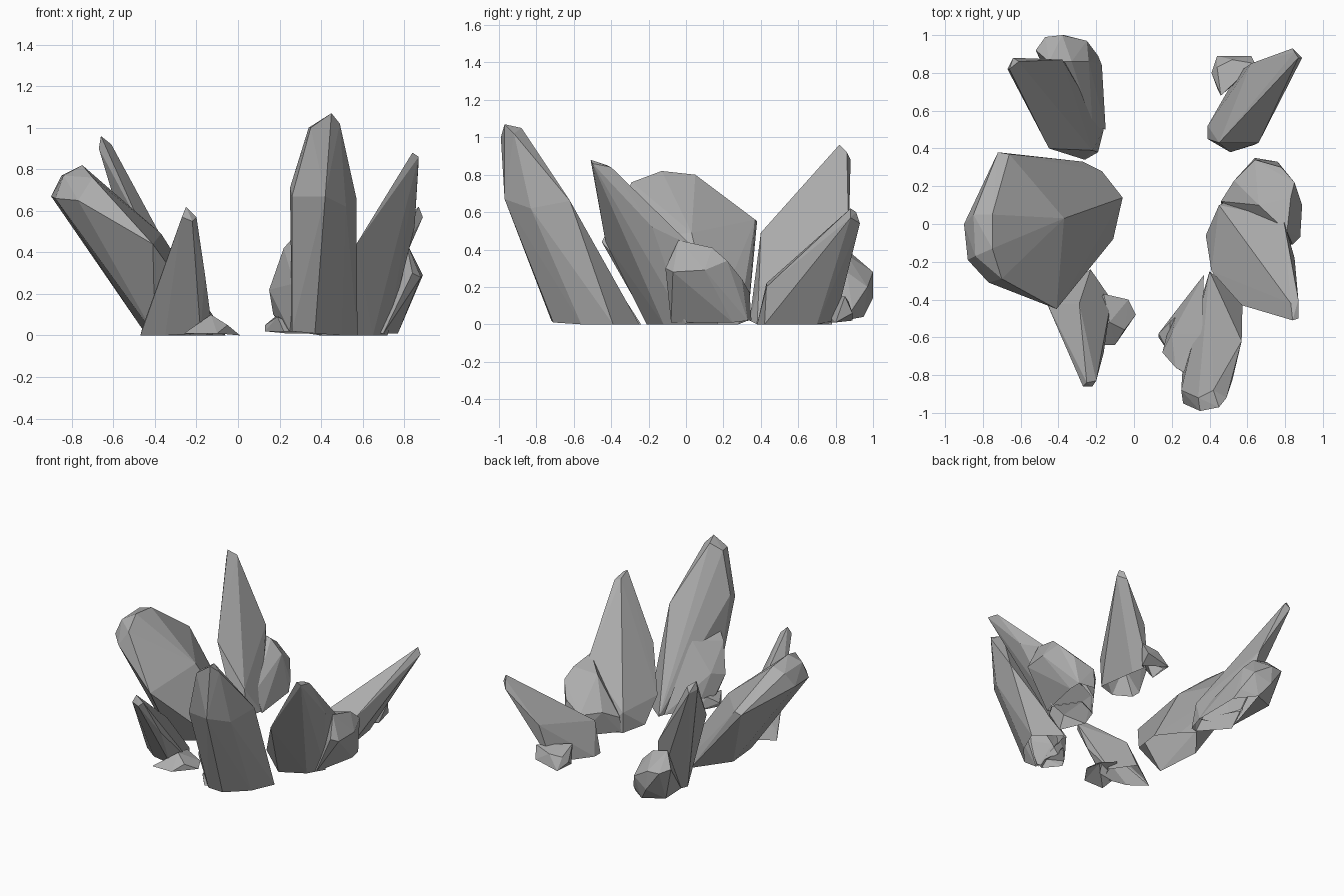
import bpy, bmesh, math

rock = bpy.data.materials.new("rock_grey")
rock.diffuse_color = (.42, .42, .42, 1)


def crystal(name, crown, body, root):
    """Faceted shard: convex skin around its crown, body and root corners."""
    bm = bmesh.new()
    for p in crown + body + root:
        bm.verts.new(p)
    hull = bmesh.ops.convex_hull(bm, input=bm.verts)
    spare = {v for v in hull["geom_interior"] + hull["geom_unused"]
             if isinstance(v, bmesh.types.BMVert)}
    bmesh.ops.delete(bm, geom=list(spare), context='VERTS')
    bmesh.ops.recalc_face_normals(bm, faces=bm.faces)
    mesh = bpy.data.meshes.new(name)
    bm.to_mesh(mesh)
    bm.free()
    mesh.materials.append(rock)
    ob = bpy.data.objects.new(name, mesh)
    bpy.context.collection.objects.link(ob)
    return ob


def cluster(main, *extras):
    """Fuse the shards into one rock and leave its underside open."""
    bpy.context.view_layer.objects.active = main
    for extra in extras:
        mod = main.modifiers.new("fuse", 'BOOLEAN')
        mod.operation, mod.solver, mod.object = 'UNION', 'EXACT', extra
        bpy.ops.object.modifier_apply(modifier=mod.name)
        bpy.data.objects.remove(extra)
    bm = bmesh.new()
    bm.from_mesh(main.data)
    under = [f for f in bm.faces
             if f.normal.z < -.6 and max(v.co.z for v in f.verts) < .045]
    bmesh.ops.delete(bm, geom=under, context='FACES')
    bm.to_mesh(main.data)
    bm.free()


# Left: one broad leaning slab
cluster(crystal(
    "left_slab",
    [(-.84, -.17, .77), (-.85, .05, .77), (-.75, -.13, .82), (-.75, .05, .80), (-.70, -.29, .76)],
    [(-.90, 0, .67), (-.88, -.19, .66), (-.77, -.31, .65), (-.72, .38, .55),
     (-.66, .37, .56), (-.41, -.45, .44), (-.37, .03, .49)],
    [(-.27, .33, .02), (-.17, .28, 0), (-.06, .14, 0), (-.11, -.08, .02),
     (-.40, -.20, 0), (-.46, .10, .03)]))

# Back left: tall shard with a stub behind it
cluster(crystal(
    "back_left_shard",
    [(-.66, .82, .96), (-.67, .82, .90), (-.61, .86, .92), (-.64, .88, .88)],
    [(-.45, .40, .49), (-.38, .87, .46), (-.22, .39, .20)],
    [(-.26, .34, .02), (-.19, .38, 0), (-.16, .50, .01), (-.30, .78, 0), (-.40, .55, 0)]),
    crystal(
    "back_left_stub",
    [(-.45, .86, .40), (-.33, .86, .37), (-.24, .86, .28), (-.52, .92, .30),
     (-.47, .99, .28), (-.38, 1, .28)],
    [(-.25, .97, .20), (-.37, 1, .14), (-.19, .89, .08), (-.22, .52, .14)],
    [(-.30, .95, .04), (-.45, .88, .05), (-.17, .84, .02), (-.15, .50, 0), (-.38, .60, 0)]))

# Back right: slim shard with a low stub
cluster(crystal(
    "back_right_shard",
    [(.87, .88, .62), (.89, .88, .57), (.84, .93, .54), (.85, .91, .60)],
    [(.66, .43, .20), (.45, .43, .22), (.62, .85, .30)],
    [(.39, .45, 0), (.39, .52, 0), (.51, .38, 0), (.64, .42, 0), (.60, .70, 0), (.55, .80, .02)]),
    crystal(
    "back_right_stub",
    [(.64, .85, .15), (.52, .87, .12), (.46, .68, .14), (.44, .83, .10)],
    [(.41, .80, .06), (.62, .89, .06), (.44, .89, .02)],
    [(.44, .72, .01), (.60, .80, .01)]))

# Right: leaning shard with a blunt rounded stub
cluster(crystal(
    "right_shard",
    [(.84, -.51, .88), (.87, -.50, .86), (.87, -.40, .84), (.83, -.42, .85)],
    [(.57, -.43, .44), (.85, -.18, .52), (.79, .03, .42), (.41, -.25, .16), (.45, .10, .15)],
    [(.38, -.06, .02), (.45, .10, 0), (.48, -.21, 0), (.72, 0, 0), (.65, -.12, 0), (.60, .17, 0)]),
    crystal(
    "right_stub",
    [(.81, -.04, .45), (.83, .14, .41), (.85, .22, .34), (.66, .10, .38)],
    [(.89, .10, .29), (.88, -.07, .28), (.84, -.11, .30), (.78, .30, .24),
     (.64, .34, .17), (.53, .23, .18), (.46, .12, .12)],
    [(.76, .33, .02), (.64, .35, .02), (.70, -.08, .01), (.77, .25, .01), (.46, .11, .01)]))

# Front right: tallest shard with a stepped flank
cluster(crystal(
    "front_right_shard",
    [(.45, -.97, 1.07), (.42, -.88, 1.05), (.49, -.92, 1.02), (.35, -.99, 1.0), (.34, -.92, 1.0)],
    [(.25, -.88, .71), (.26, -.95, .67), (.42, -.97, .67), (.57, -.62, .66), (.52, -.83, .62)],
    [(.575, -.39, 0), (.50, -.56, 0), (.37, -.71, .01), (.26, -.72, .02), (.40, -.25, 0)]),
    crystal(
    "front_right_flank",
    [(.29, -.80, .50), (.22, -.76, .42), (.36, -.58, .46)],
    [(.15, -.68, .22), (.17, -.60, .10), (.27, -.79, .25), (.20, -.58, .25)],
    [(.37, -.27, .015), (.23, -.45, .02), (.35, -.65, .02), (.25, -.71, .02)]),
    crystal(
    "front_right_foot",
    [(.19, -.52, .10), (.19, -.69, .09)],
    [(.13, -.58, .05), (.13, -.60, .02)],
    [(.23, -.45, .01), (.36, -.35, .01), (.34, -.64, .015), (.22, -.71, .02)]))

# Front left: small shard with a low chip
cluster(crystal(
    "front_left_shard",
    [(-.25, -.84, .62), (-.20, -.83, .57), (-.22, -.86, .55), (-.27, -.86, .57)],
    [(-.16, -.68, .30), (-.29, -.42, .28), (-.46, -.42, .04)],
    [(-.47, -.40, 0), (-.23, -.24, 0), (-.12, -.40, 0), (-.18, -.54, .01), (-.35, -.49, 0)]),
    crystal(
    "front_left_chip",
    [(-.13, -.52, .10), (-.16, -.37, .06)],
    [(-.05, -.56, .05), (-.03, -.40, .02)],
    [(.01, -.48, 0), (-.10, -.64, .01), (-.26, -.64, .01), (-.24, -.48, .01)]))
